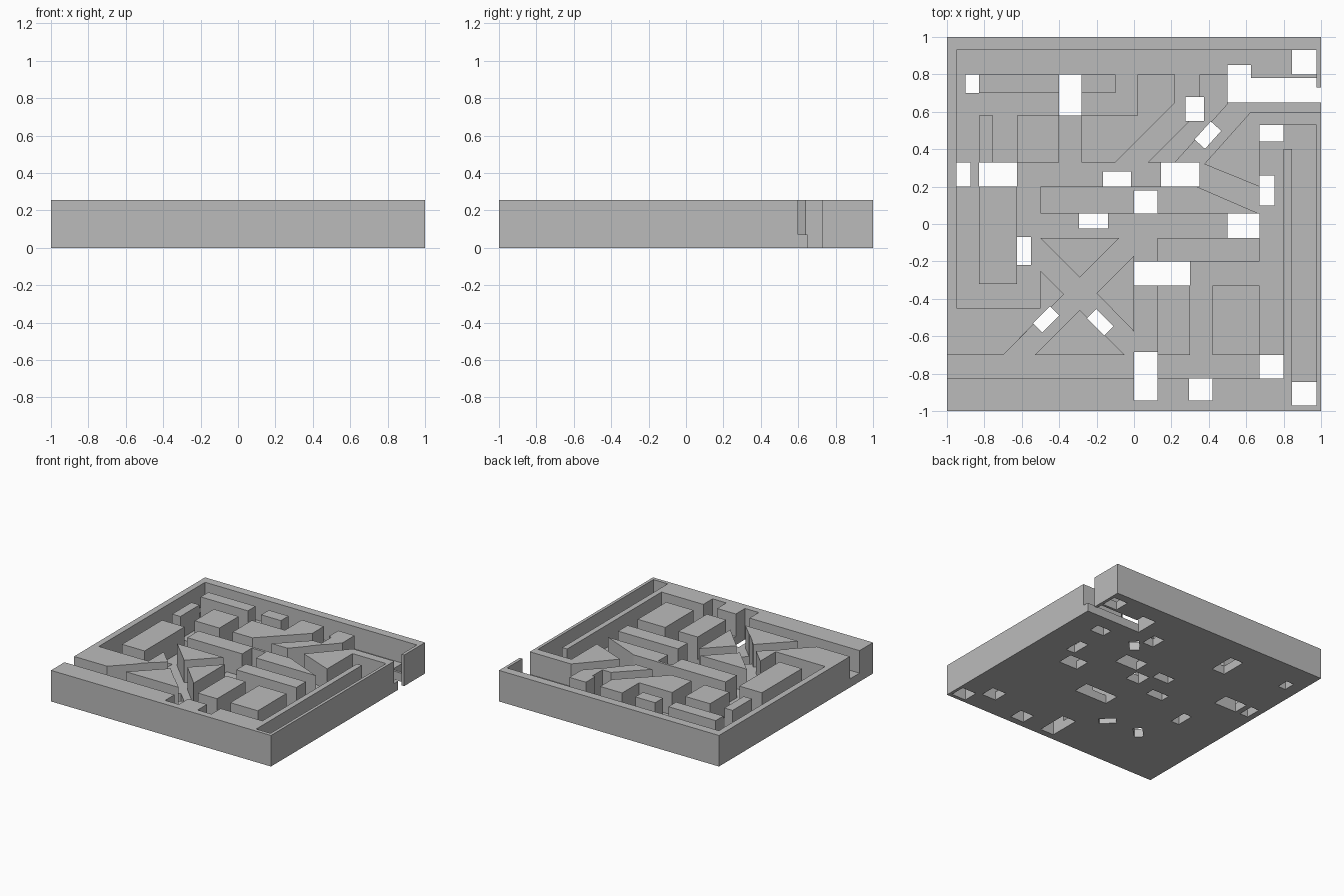
import bpy
import bmesh
from math import radians
from mathutils import Matrix, Vector

FLOOR = 0.07
TOP = 0.255

cube = bpy.data.objects.get("Cube")
if cube:
    bpy.data.objects.remove(cube, do_unlink=True)

grey = bpy.data.materials.new("plain grey")
grey.use_nodes = True
colour = (0.5, 0.5, 0.5, 1)
grey.diffuse_color = colour
for node in grey.node_tree.nodes:
    if node.type == "BSDF_PRINCIPLED":
        node.inputs["Base Color"].default_value = colour


def rect(left, front, right, back):
    return [(left, front), (right, front), (right, back), (left, back)]


def turned_rect(x, y, length, width, degrees):
    spin = Matrix.Rotation(radians(degrees), 2)
    corners = rect(-length / 2, -width / 2, length / 2, width / 2)
    return [tuple(spin @ Vector(c) + Vector((x, y))) for c in corners]


def prisms(name, outlines, bottom, top):
    """One object holding an upright prism for each outline."""
    bm = bmesh.new()
    for outline in outlines:
        face = bm.faces.new([bm.verts.new((x, y, bottom)) for x, y in outline])
        grown = bmesh.ops.extrude_face_region(bm, geom=[face])["geom"]
        verts = [v for v in grown if isinstance(v, bmesh.types.BMVert)]
        bmesh.ops.translate(bm, verts=verts, vec=(0, 0, top - bottom))
    bmesh.ops.recalc_face_normals(bm, faces=bm.faces)
    mesh = bpy.data.meshes.new(name)
    bm.to_mesh(mesh)
    bm.free()
    mesh.materials.append(grey)
    obj = bpy.data.objects.new(name, mesh)
    bpy.context.collection.objects.link(obj)
    return obj


def combine(target, tool, operation):
    """Apply a boolean and remove the tool object."""
    mod = target.modifiers.new(operation.lower(), "BOOLEAN")
    mod.operation = operation
    mod.solver = "EXACT"
    mod.object = tool
    bpy.context.view_layer.objects.active = target
    bpy.ops.object.modifier_apply(modifier=mod.name)
    bpy.data.objects.remove(tool, do_unlink=True)


# Outer rim, in two pieces parted by the entry and the exit
back_rim = [(-1, -.7), (-.7, -.7), (-.375, -.375), (-.5, -.25), (-.5, -.45),
            (-.95, -.45), (-.95, .93), (.975, .93), (.975, .73), (1, .73),
            (1, 1), (-1, 1)]
front_rim = [(-1, -1), (1, -1), (1, .6), (.625, .6), (.375, .32), (.67, .2),
             (.67, .53), (.975, .53), (.975, -.97), (.845, -.97), (.845, .4),
             (.8, .4), (.8, -.825), (-1, -.825)]

# Straight blocks between the channels
straight_blocks = [
    rect(-.83, .7, -.4, .8), rect(-.28, .7, -.1, .8),
    rect(-.83, .33, -.755, .58), rect(-.83, -.32, -.625, .2),
    rect(-.625, .33, -.4, .58), rect(.125, -.2, .67, -.075),
    rect(.125, -.7, .3, -.33), rect(.42, -.7, .67, -.33),
]

# Blocks with slanted sides
slanted_blocks = [
    [(-.28, .33), (-.1, .33), (.22, .65), (.22, .8), (.02, .8), (.02, .58),
     (-.28, .58)],
    [(.075, .33), (.22, .33), (.5, .64), (.5, .8), (.35, .8), (.35, .605)],
    [(-.5, .055), (.67, .055), (.335, .2), (-.5, .2)],
]

# Three wedges around the diagonal crossing
wedges = [
    [(-.5, -.075), (-.29, -.285), (-.08, -.075)],
    [(0, -.17), (-.2, -.37), (0, -.575)],
    [(-.53, -.7), (-.05, -.7), (-.29, -.46)],
]

# Drop holes through the floor, some notched into the walls
back_holes = [
    rect(-.9, .7, -.83, .8), rect(-.4, .58, -.28, .8),
    rect(-.95, .2, -.875, .33), rect(-.83, .2, -.625, .33),
    rect(-.165, .2, -.015, .28), rect(.145, .2, .35, .33),
    rect(.275, .55, .375, .68), rect(.67, .44, .8, .53),
    rect(.67, .1, .75, .26), rect(.845, .8, .975, .93),
]
front_holes = [
    rect(0, .055, .125, .18), rect(-.295, -.025, -.14, .055),
    rect(.5, -.075, .67, .055), rect(-.625, -.22, -.55, -.07),
    rect(0, -.33, .3, -.2), rect(0, -.945, .125, -.685),
    rect(.295, -.945, .42, -.825), rect(.67, -.825, .8, -.7),
    rect(.845, -.97, .975, -.845),
]
turned_holes = [
    turned_rect(-.47, -.51, .13, .07, 45),
    turned_rect(-.18, -.525, .13, .07, -45),
    turned_rect(.395, .475, .13, .075, 48),
]
exit_slot = [(.5, .65), (1.1, .65), (1.1, .73), (.975, .73), (.975, .78),
             (.625, .78), (.625, .85), (.5, .85)]

# Floor slab, joined with the walls and then pierced
tray = prisms("maze_tray", [rect(-1, -1, 1, 1)], 0, FLOOR)
walls = prisms("maze_walls", [back_rim, front_rim] + straight_blocks
               + slanted_blocks + wedges, 0, TOP)
combine(tray, walls, "UNION")
holes = prisms("hole_cutters", back_holes + front_holes + turned_holes
               + [exit_slot], -TOP, TOP * 2)
combine(tray, holes, "DIFFERENCE")
